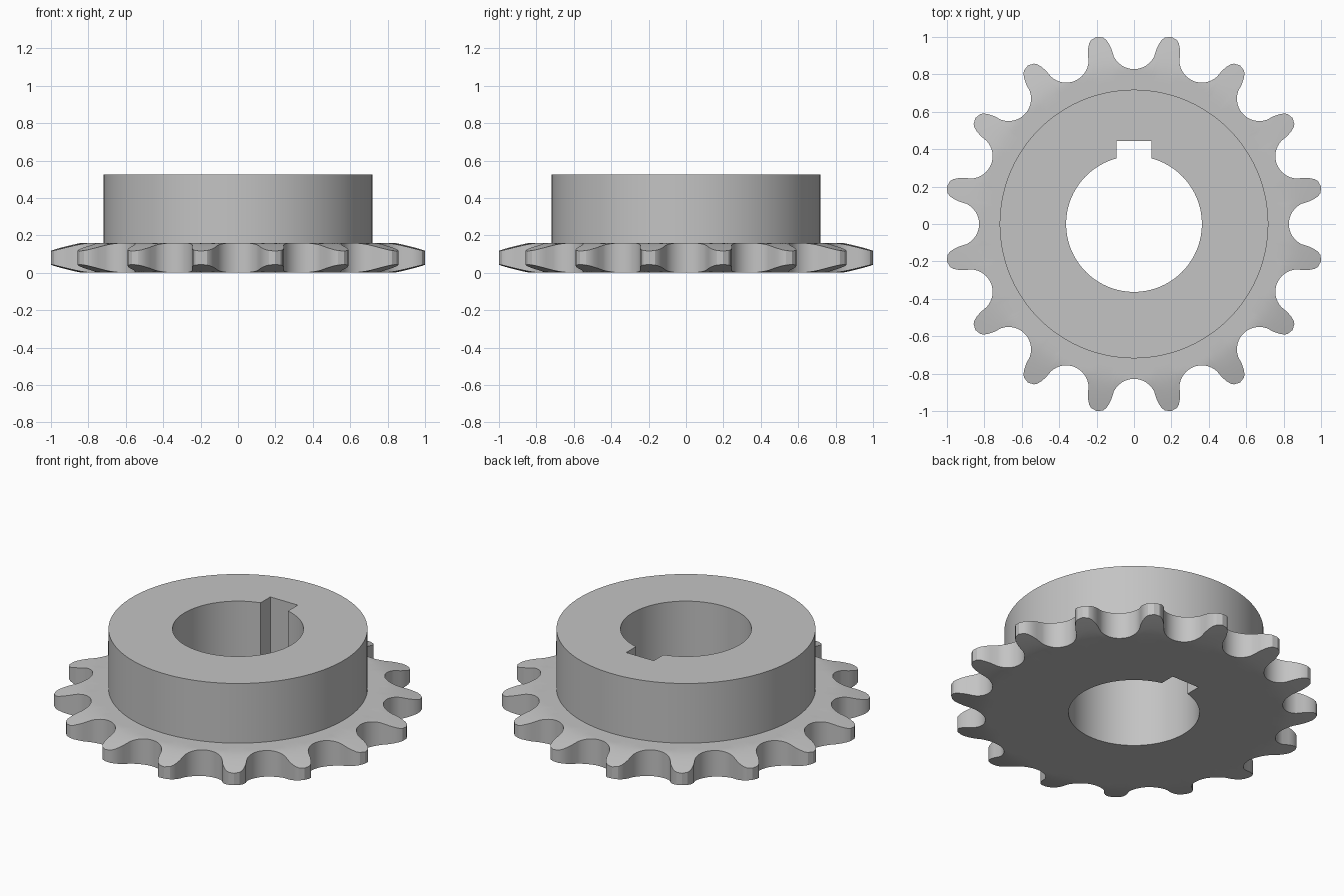
import bpy
import bmesh
from math import sin, cos, acos, atan2, hypot, pi, radians

old = bpy.data.objects.get("Cube")
if old:
    bpy.data.objects.remove(old, do_unlink=True)

TEETH = 16
PLATE, TOP = 0.16, 0.525          # plate thickness, hub top
HUB_R, BORE_R = 0.718, 0.363
KEY_HALF, KEY_TOP = 0.093, 0.445
SEAT_R, PITCH_R, TIP_R = 0.12, 0.948, 1.02

steel = bpy.data.materials.new("steel grey")
steel.use_nodes = True
colour = (0.55, 0.55, 0.55, 1)
steel.diffuse_color = colour
steel.node_tree.nodes["Principled BSDF"].inputs["Base Color"].default_value = colour


def make_object(name, bm):
    bmesh.ops.recalc_face_normals(bm, faces=bm.faces)
    mesh = bpy.data.meshes.new(name)
    bm.to_mesh(mesh)
    bm.free()
    mesh.materials.append(steel)
    obj = bpy.data.objects.new(name, mesh)
    bpy.context.collection.objects.link(obj)
    return obj


def tooth_outline():
    """Polar (angle, radius) outline of the whole toothed edge."""
    # half a gap: round roller seat, then a flank that curves to the tip
    half = [(SEAT_R * sin(radians(a)), PITCH_R - SEAT_R * cos(radians(a)))
            for a in range(0, 70, 8)]
    half += [(0.121, 0.937), (0.134, 0.963), (0.149, 0.985), (0.166, 0.997)]
    polar = [(atan2(x, y), hypot(x, y)) for x, y in half]
    gap = [(-a, r) for a, r in reversed(polar[1:])] + polar + [(pi / TEETH, TIP_R)]
    return [(a + k * 2 * pi / TEETH, r) for k in range(TEETH) for a, r in gap]


def half_thickness(r):
    # the teeth thin towards their tips
    t = max(0, (r - 0.83) / (TIP_R - 0.83))
    return PLATE / 2 - 0.044 * t ** 1.25


# Toothed plate and hub: one cross-section per outline point, joined in a ring
bm = bmesh.new()
columns = []
for angle, edge in tooth_outline():
    radii = [HUB_R + (edge - HUB_R) * i / 6 for i in range(7)]
    section = [(r, PLATE / 2 - half_thickness(r)) for r in radii]
    section += [(r, PLATE / 2 + half_thickness(r)) for r in reversed(radii)]
    section.append((HUB_R, TOP))
    columns.append([bm.verts.new((r * cos(angle), r * sin(angle), z))
                    for r, z in section])
for a, b in zip(columns, columns[1:] + columns[:1]):
    for i in range(len(a) - 1):
        bm.faces.new((a[i], b[i], b[i + 1], a[i + 1]))
bm.faces.new([c[0] for c in columns])
bm.faces.new([c[-1] for c in columns])
sprocket = make_object("toothed_wheel_with_hub", bm)

# Bore with keyway, cut right through
bm = bmesh.new()
start = acos(KEY_HALF / BORE_R)
sweep = pi + 2 * start
points = [(BORE_R * cos(start - sweep * i / 96), BORE_R * sin(start - sweep * i / 96))
          for i in range(97)]
points += [(-KEY_HALF, KEY_TOP), (KEY_HALF, KEY_TOP)]
face = bm.faces.new([bm.verts.new((x, y, -0.2)) for x, y in points])
grown = bmesh.ops.extrude_face_region(bm, geom=[face])["geom"]
bmesh.ops.translate(bm, vec=(0, 0, 1),
                    verts=[g for g in grown if isinstance(g, bmesh.types.BMVert)])
cutter = make_object("bore_cutter", bm)
cutter.hide_render = True

cut = sprocket.modifiers.new("bore", "BOOLEAN")
cut.operation = "DIFFERENCE"
cut.solver = "EXACT"
cut.object = cutter

bpy.ops.object.select_all(action="DESELECT")
sprocket.select_set(True)
bpy.context.view_layer.objects.active = sprocket
bpy.ops.object.modifier_apply(modifier=cut.name)
bpy.data.objects.remove(cutter, do_unlink=True)
bpy.ops.object.shade_smooth_by_angle(angle=radians(28))
